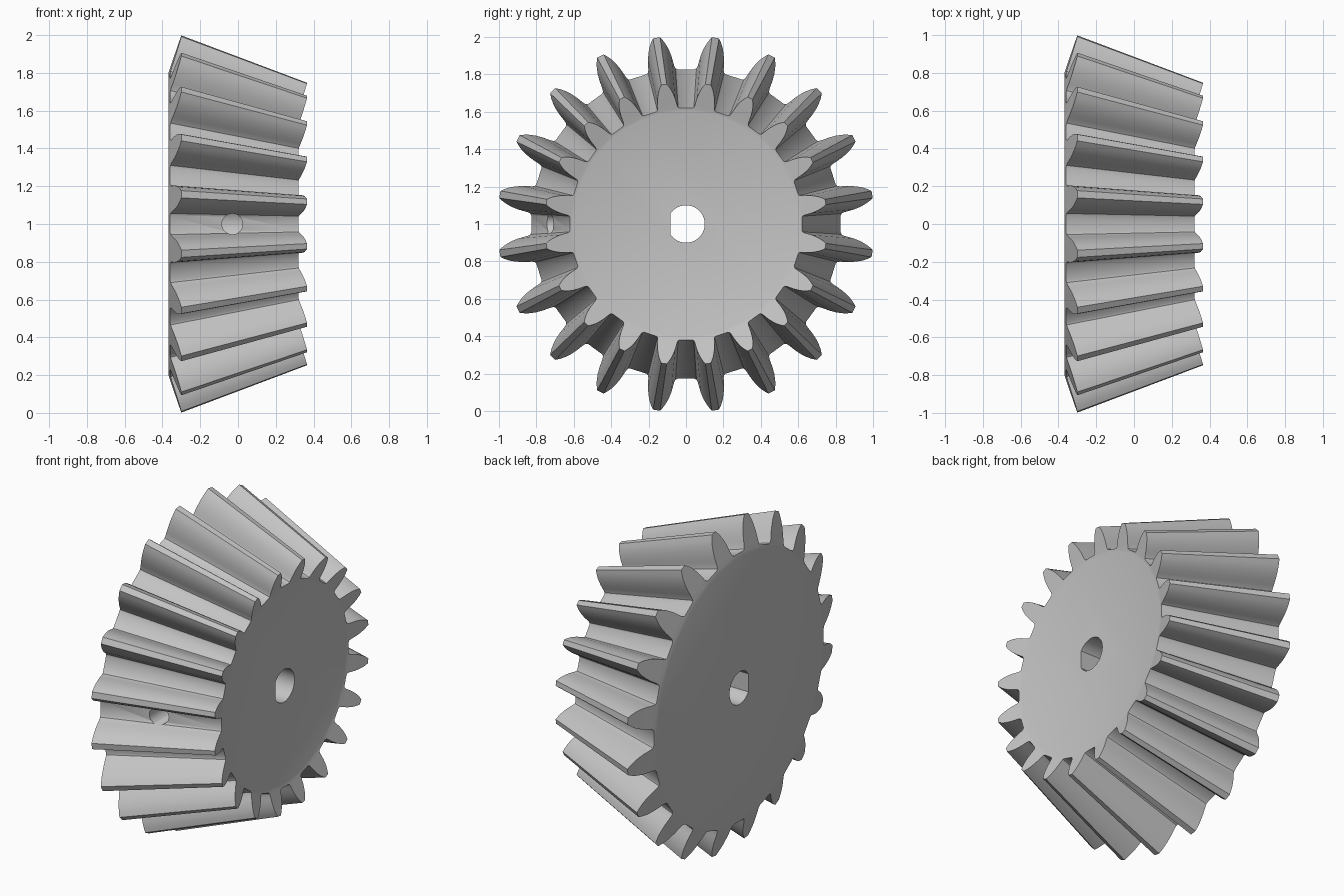
import bpy, bmesh, math
from mathutils import Matrix

cube = bpy.data.objects.get("Cube")
if cube:
    bpy.data.objects.remove(cube, do_unlink=True)

TEETH = 20
STEP = math.tau / TEETH
APEX = 2.35                 # point where all tooth lines meet on the axis
TIP_X, TIP_R = -0.30, 1.008
HUB_R = 0.805
SLOPE = 0.33                # tilt of the cone-shaped ends
SCALE = 0.749               # small end relative to large end

# half tooth outline: (half angle in degrees, radius), root to tip
FLANK = [(5.9, 0.828), (5.15, 0.834), (4.75, 0.848), (4.45, 0.87), (4.05, 0.90),
         (3.5, 0.93), (2.8, 0.96), (2.0, 0.985), (1.1, TIP_R)]
K = len(FLANK)

steel = bpy.data.materials.new("grey_steel")
steel.use_nodes = True
GREY = (0.55, 0.55, 0.55, 1)
steel.diffuse_color = GREY
steel.node_tree.nodes["Principled BSDF"].inputs["Base Color"].default_value = GREY


def make_object(name, bm, hidden=False):
    bmesh.ops.recalc_face_normals(bm, faces=bm.faces)
    mesh = bpy.data.meshes.new(name)
    bm.to_mesh(mesh)
    bm.free()
    obj = bpy.data.objects.new(name, mesh)
    bpy.context.collection.objects.link(obj)
    mesh.materials.append(steel)
    obj.hide_render = hidden
    return obj


def end_vertex(bm, angle, r, small):
    """Point on the large cone end, or its copy shrunk towards the apex."""
    x = TIP_X - (TIP_R - r) * SLOPE
    if small:
        x, r = APEX - (APEX - x) * SCALE, r * SCALE
    return bm.verts.new((x, r * math.cos(angle), 1 + r * math.sin(angle)))


# Gear body: matching outlines at both ends, joined by tooth flanks
bm = bmesh.new()
outlines = []
for small in (False, True):
    outer, hub = [], []
    for t in range(TEETH):
        mid = (t + 0.5) * STEP
        half = [(math.radians(a), r) for a, r in FLANK]
        points = [(-a, r) for a, r in half] + [(a, r) for a, r in reversed(half)]
        tooth = [end_vertex(bm, mid + a, r, small) for a, r in points]
        base = [end_vertex(bm, mid + s * half[0][0], HUB_R, small) for s in (-1, 1)]
        # tooth end face, as strips between the two flanks
        for i in range(K - 1):
            bm.faces.new((tooth[i], tooth[i + 1], tooth[-2 - i], tooth[-1 - i]))
        outer += tooth
        hub += base
    # narrow cone ring between hub disc and tooth roots
    for t in range(TEETH):
        a, b, c = 2 * t, 2 * t + 1, (2 * t + 2) % (2 * TEETH)
        left, right = outer[2 * K * t], outer[2 * K * (t + 1) - 1]
        following = outer[(2 * K * (t + 1)) % len(outer)]
        bm.faces.new((hub[a], left, right, hub[b]))
        bm.faces.new((hub[b], right, following, hub[c]))
    bm.faces.new(hub)
    outlines.append(outer)
large, little = outlines
for i in range(len(large)):
    j = (i + 1) % len(large)
    bm.faces.new((large[i], large[j], little[j], little[i]))
gear = make_object("bevel_gear", bm)

# Shaft bore with one flat side
bm = bmesh.new()
ring = []
for i in range(64):
    a = math.tau * i / 64
    ring.append(bm.verts.new((-1, max(0.1 * math.cos(a), -0.083), 1 + 0.1 * math.sin(a))))
bmesh.ops.remove_doubles(bm, verts=ring, dist=0.0001)
face = bm.faces.new([v for v in ring if v.is_valid])
out = bmesh.ops.extrude_face_region(bm, geom=[face])
bmesh.ops.translate(bm, vec=(2, 0, 0), verts=[g for g in out["geom"] if isinstance(g, bmesh.types.BMVert)])
bore = make_object("bore_cutter", bm, True)

# Set screw hole from the front into the bore
bm = bmesh.new()
bmesh.ops.create_cone(bm, cap_ends=True, segments=40, radius1=0.055, radius2=0.055, depth=1.0,
                      matrix=Matrix.Translation((-0.03, -0.53, 1)) @ Matrix.Rotation(math.pi / 2, 4, 'X'))
screw = make_object("screw_hole_cutter", bm, True)

bpy.context.view_layer.objects.active = gear
gear.select_set(True)
for cutter in (bore, screw):
    mod = gear.modifiers.new("cut", 'BOOLEAN')
    mod.operation, mod.solver, mod.object = 'DIFFERENCE', 'EXACT', cutter
    bpy.ops.object.modifier_apply(modifier=mod.name)
    bpy.data.objects.remove(cutter, do_unlink=True)

bpy.ops.object.shade_smooth_by_angle(angle=math.radians(30))
